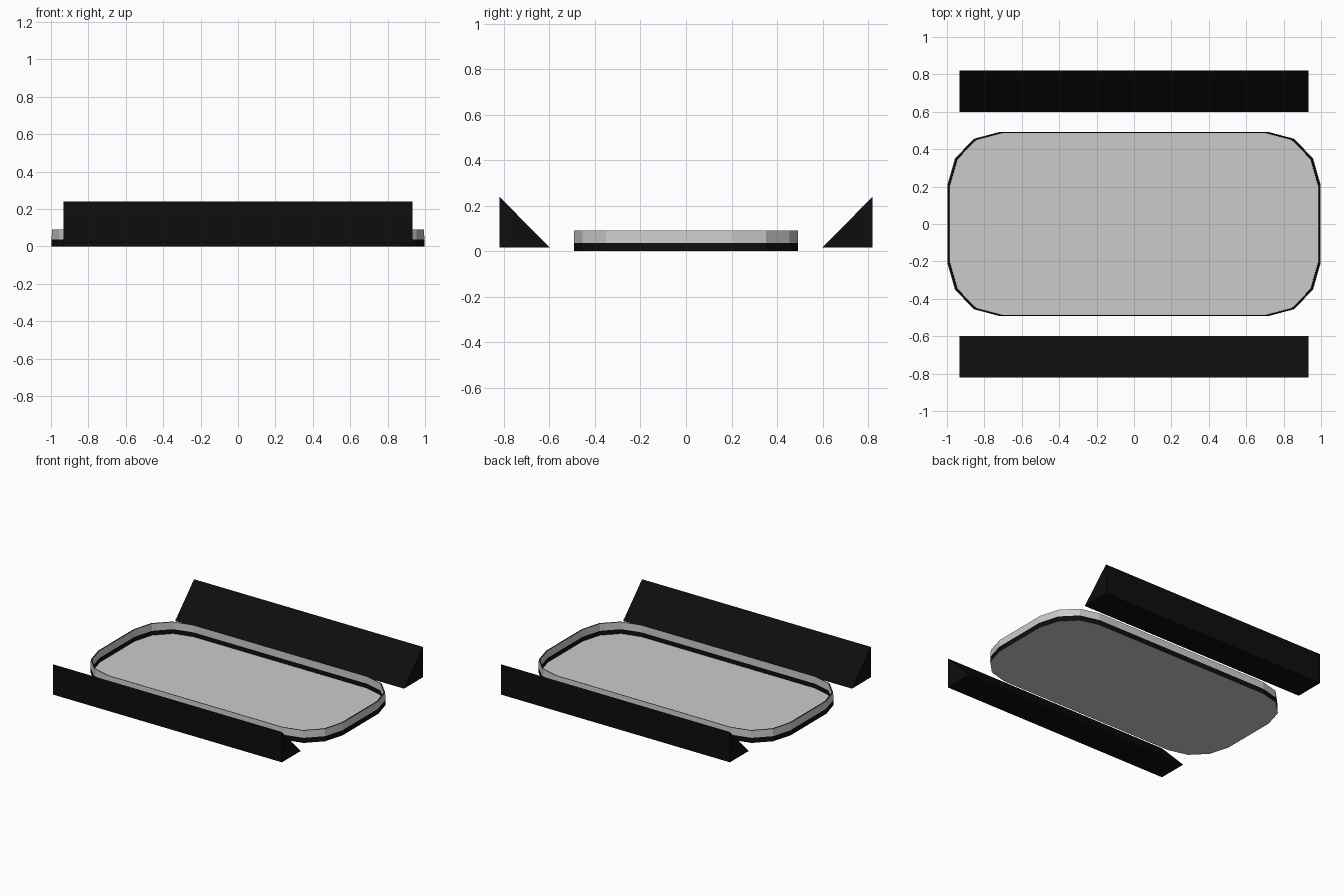
import bpy, bmesh

if "Cube" in bpy.data.objects:
    bpy.data.objects.remove(bpy.data.objects["Cube"])

black = bpy.data.materials.new("black")
black.diffuse_color = (0.004, 0.004, 0.004, 1)
black.use_nodes = True
black.node_tree.nodes["Principled BSDF"].inputs["Base Color"].default_value = black.diffuse_color
grey = bpy.data.materials.new("plain_grey")


def make_object(name, bm, mats):
    bmesh.ops.recalc_face_normals(bm, faces=bm.faces)
    mesh = bpy.data.meshes.new(name)
    bm.to_mesh(mesh)
    bm.free()
    for m in mats:
        mesh.materials.append(m)
    ob = bpy.data.objects.new(name, mesh)
    bpy.context.collection.objects.link(ob)
    return ob


# Rounded outline: one corner mirrored into all four quadrants
corner = [(0.998, 0.208), (0.957, 0.352), (0.855, 0.456), (0.715, 0.493)]
outline = corner + [(-x, y) for x, y in reversed(corner)]
outline += [(-x, -y) for x, y in outline]

# Tray: stacked rings (scale, z) from the underside, over the rim, to the floor
rings = [(1.0, 0.0), (0.999, 0.037), (0.996, 0.09),
         (0.988, 0.09), (0.987, 0.037), (0.986, 0.005)]
band_materials = [1, 0, 1, 0, 1]
bm = bmesh.new()
loops = [[bm.verts.new((x * s, y * s, z)) for x, y in outline] for s, z in rings]
n = len(outline)
for a, b, mat in zip(loops, loops[1:], band_materials):
    for i in range(n):
        j = (i + 1) % n
        bm.faces.new((a[i], a[j], b[j], b[i])).material_index = mat
bm.faces.new(loops[0])
bm.faces.new(loops[-1])
make_object("tray", bm, [grey, black])


# Long triangular side rails, tall edge facing outward
def rail(name, side):
    section = [(0.60, 0.017), (0.82, 0.017), (0.82, 0.24)]
    bm = bmesh.new()
    ends = [[bm.verts.new((x, side * y, z)) for y, z in section]
            for x in (-0.932, 0.932)]
    for e in ends:
        bm.faces.new(e)
    for i in range(3):
        j = (i + 1) % 3
        bm.faces.new((ends[0][i], ends[0][j], ends[1][j], ends[1][i]))
    make_object(name, bm, [black])


rail("front_rail", -1)
rail("back_rail", 1)
